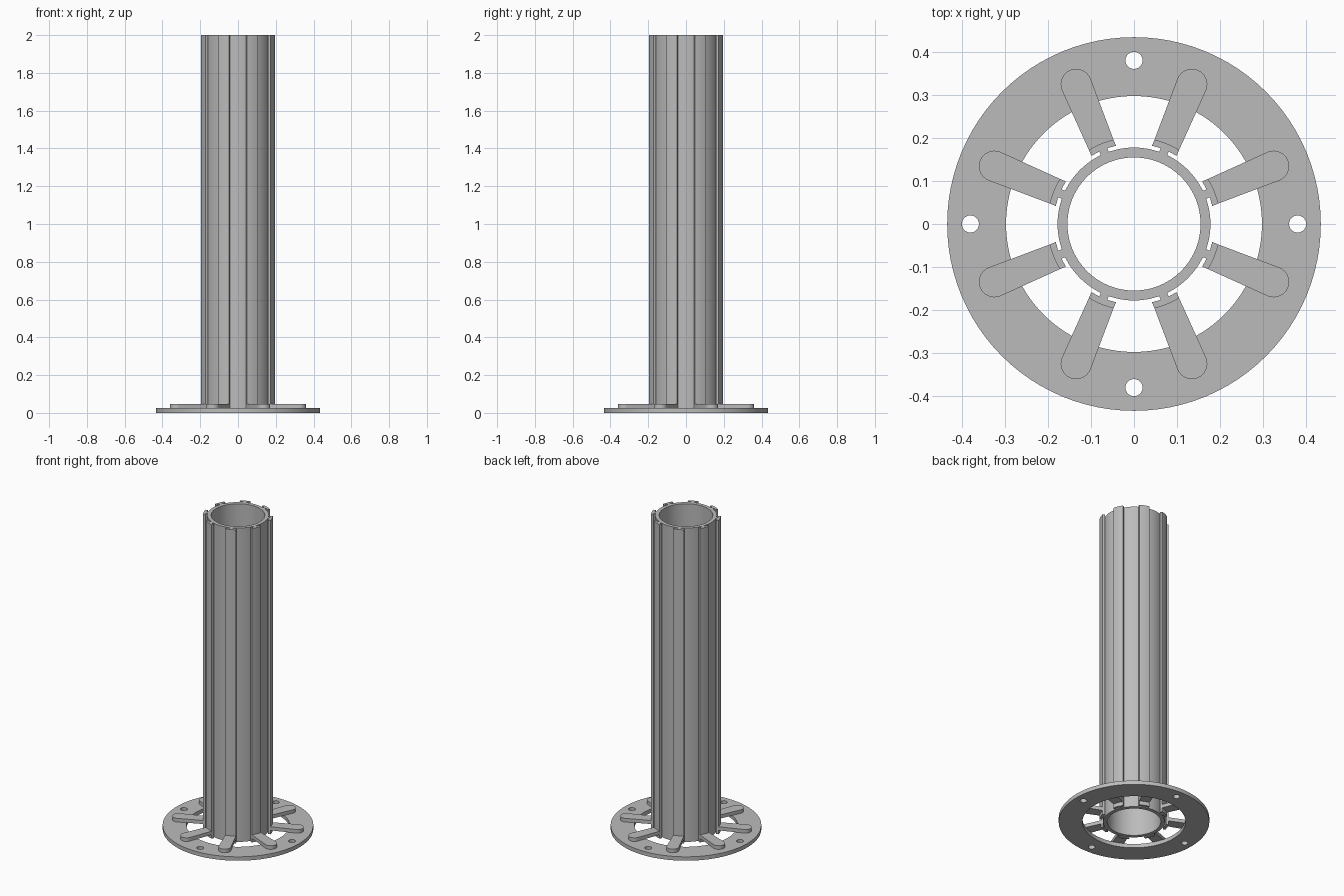
import bpy, bmesh
from math import sin, cos, pi, sqrt

cube = bpy.data.objects.get("Cube")
if cube:
    bpy.data.objects.remove(cube, do_unlink=True)

grey = bpy.data.materials.new("plain grey")
grey.use_nodes = True
grey.diffuse_color = (0.5, 0.5, 0.5, 1)
grey.node_tree.nodes["Principled BSDF"].inputs["Base Color"].default_value = (0.5, 0.5, 0.5, 1)

HEIGHT = 2.0
PLATE_TOP = 0.025
ARM_TOP = 0.048


def circle(radius, n, cx=0, cy=0):
    return [(cx + radius * cos(2 * pi * i / n), cy + radius * sin(2 * pi * i / n)) for i in range(n)]


def turned(points, a):
    return [(x * cos(a) - y * sin(a), x * sin(a) + y * cos(a)) for x, y in points]


def extrude_loops(name, loops, z0, z1):
    """Solid from an outline and optional holes, extruded from z0 to z1."""
    bm = bmesh.new()
    edges = []
    for loop in loops:
        vs = [bm.verts.new((x, y, z0)) for x, y in loop]
        edges += [bm.edges.new((vs[i - 1], vs[i])) for i in range(len(vs))]
    bmesh.ops.triangle_fill(bm, edges=edges, use_beauty=True)
    top = bmesh.ops.extrude_face_region(bm, geom=bm.faces[:], use_keep_orig=True)["geom"]
    for v in top:
        if isinstance(v, bmesh.types.BMVert):
            v.co.z = z1
    bmesh.ops.recalc_face_normals(bm, faces=bm.faces[:])
    mesh = bpy.data.meshes.new(name)
    bm.to_mesh(mesh)
    bm.free()
    mesh.materials.append(grey)
    ob = bpy.data.objects.new(name, mesh)
    bpy.context.collection.objects.link(ob)
    bpy.ops.object.select_all(action='DESELECT')
    ob.select_set(True)
    bpy.context.view_layer.objects.active = ob
    bpy.ops.object.shade_smooth_by_angle(angle=pi / 6)
    return ob


# Base ring with four bolt holes
holes = [circle(0.02, 24, 0.381 * cos(k * pi / 2), 0.381 * sin(k * pi / 2)) for k in range(4)]
extrude_loops("base_ring", [circle(0.435, 96), circle(0.298, 96)] + holes, 0, PLATE_TOP)

# Hollow tube
extrude_loops("tube", [circle(0.178, 96), circle(0.155, 96)], 0, HEIGHT)

# T-shaped rib profile, pointing along +x
STEM, HEAD, R_IN, R_OUT = 0.01, 0.031, 0.187, 0.202
arc = [HEAD * (i / 4 - 1) for i in range(9)]
rib = [(0.176, -STEM), (R_IN, -STEM), (sqrt(R_IN**2 - HEAD**2), -HEAD)]
rib += [(sqrt(R_OUT**2 - t * t), t) for t in arc]
rib += [(sqrt(R_IN**2 - HEAD**2), HEAD), (R_IN, STEM), (0.176, STEM)]

# Round-ended arm profile, pointing along +x
END = 0.036
arm = [(0.352 + END * cos(a), END * sin(a)) for a in [pi * (i / 16 - 0.5) for i in range(17)]]
arm += [(0.198, HEAD), (0.198, -HEAD)]

# Eight ribs, each footed by an arm resting on the ring
for k in range(8):
    a = pi / 8 + k * pi / 4
    extrude_loops(f"rib_{k + 1}", [turned(rib, a)], 0, HEIGHT)
    extrude_loops(f"arm_{k + 1}", [turned(arm, a)], PLATE_TOP, ARM_TOP)
